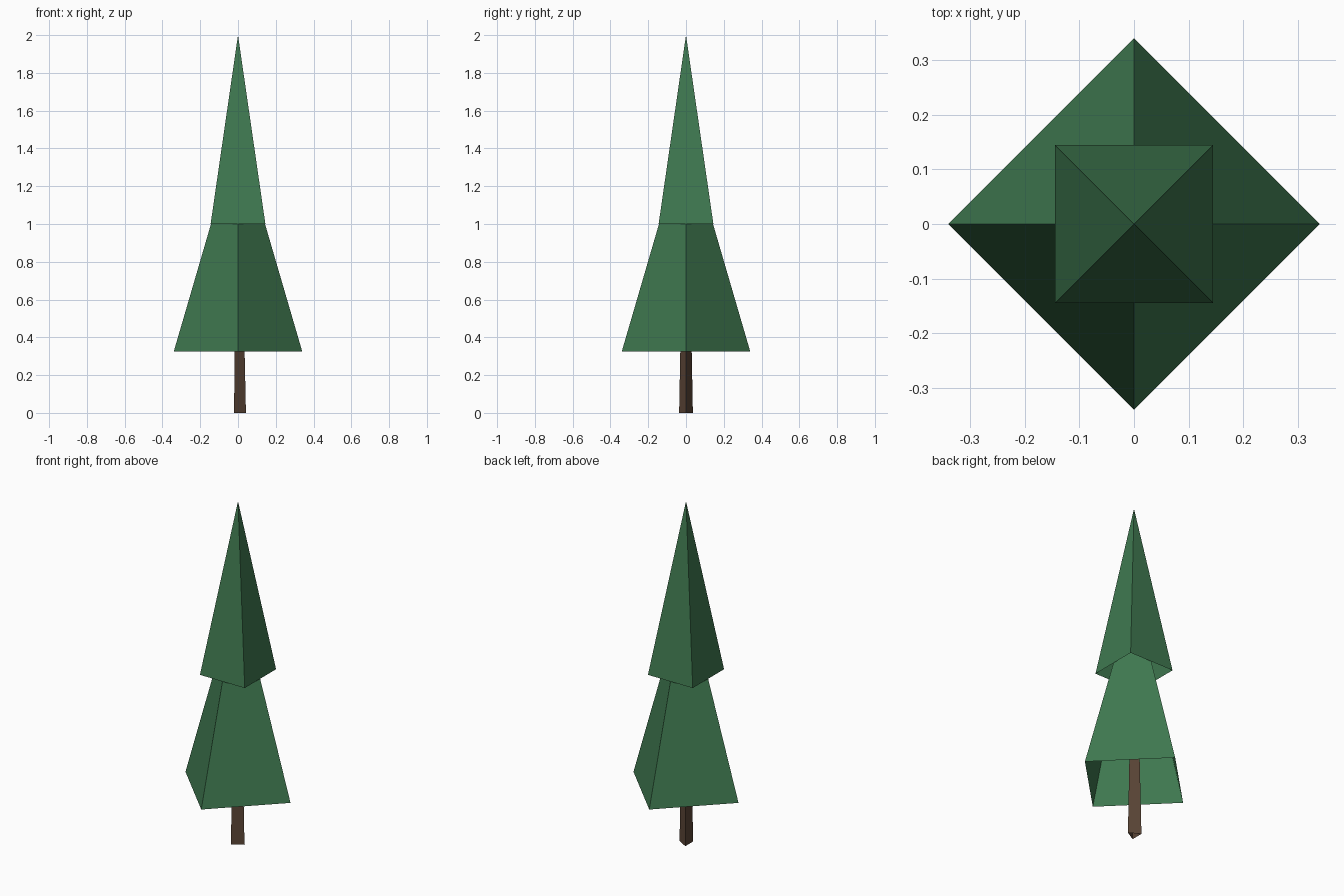
import bpy, bmesh
from math import sin, cos, tau, pi

if "Cube" in bpy.data.objects:
    bpy.data.objects.remove(bpy.data.objects["Cube"])


def material(name, color):
    mat = bpy.data.materials.new(name)
    mat.diffuse_color = (*color, 1.0)
    mat.use_nodes = True
    mat.node_tree.nodes["Principled BSDF"].inputs["Base Color"].default_value = mat.diffuse_color
    return mat


def open_cone(name, sides, radius, z0, z1, turn, mat):
    """Flat-sided cone shell without a base, first corner at angle 'turn'."""
    bm = bmesh.new()
    ring = []
    for i in range(sides):
        a = turn + tau * i / sides
        ring.append(bm.verts.new((radius * cos(a), radius * sin(a), z0)))
    tip = bm.verts.new((0, 0, z1))
    for i in range(sides):
        bm.faces.new((ring[i], ring[(i + 1) % sides], tip))
    mesh = bpy.data.meshes.new(name)
    bm.to_mesh(mesh)
    bm.free()
    mesh.materials.append(mat)
    obj = bpy.data.objects.new(name, mesh)
    bpy.context.collection.objects.link(obj)
    return obj


green = material("foliage_green", (0.05, 0.19, 0.08))
brown = material("bark_brown", (0.105, 0.06, 0.038))

# Three-sided tapering trunk
open_cone("trunk", 3, 0.042, 0.0, 1.95, 0, brown)

# Lower foliage, corners on the axes
open_cone("lower_foliage", 4, 0.34, 0.325, 1.49, 0, green)

# Upper foliage, turned an eighth so its sides face the axes
open_cone("upper_foliage", 4, 0.205, 1.0, 2.0, pi / 4, green)
